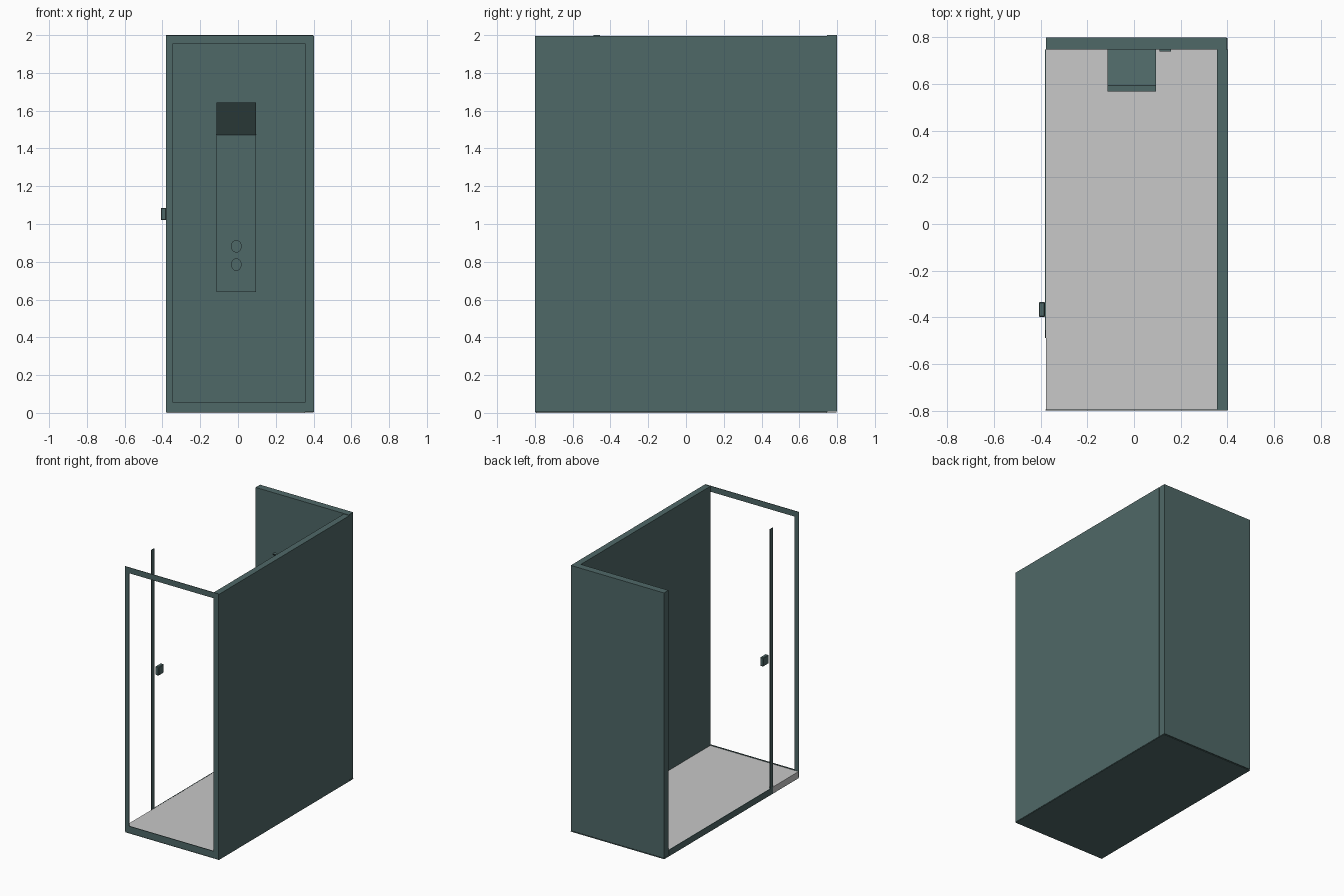
import bpy, bmesh, math

if "Cube" in bpy.data.objects:
    bpy.data.objects.remove(bpy.data.objects["Cube"])


def material(name, rgb):
    m = bpy.data.materials.new(name)
    m.diffuse_color = (*rgb, 1)
    m.use_nodes = True
    m.node_tree.nodes["Principled BSDF"].inputs["Base Color"].default_value = m.diffuse_color
    return m


TEAL = material("dark_teal", (0.078, 0.139, 0.137))
GREY = material("light_grey", (0.58, 0.58, 0.58))


def finish(name, bm, mat):
    bmesh.ops.recalc_face_normals(bm, faces=bm.faces)
    me = bpy.data.meshes.new(name)
    bm.to_mesh(me)
    bm.free()
    me.materials.append(mat)
    ob = bpy.data.objects.new(name, me)
    bpy.context.collection.objects.link(ob)
    return ob


def add_box(bm, x, y, z):
    vs = bmesh.ops.create_cube(bm, size=1)["verts"]
    for v in vs:
        v.co = [r[0] if c < 0 else r[1] for c, r in zip(v.co, (x, y, z))]


def boxes(name, mat, *ranges):
    bm = bmesh.new()
    for r in ranges:
        add_box(bm, *r)
    return finish(name, bm, mat)


def prism(name, mat, outline, axis, a, b):
    """Extrude a closed 2D outline along x (axis 0) or y (axis 1)."""
    bm = bmesh.new()
    place = (lambda p: (a, p[0], p[1])) if axis == 0 else (lambda p: (p[0], a, p[1]))
    f = bm.faces.new([bm.verts.new(place(p)) for p in outline])
    ext = bmesh.ops.extrude_face_region(bm, geom=[f])["geom"]
    for v in ext:
        if isinstance(v, bmesh.types.BMVert):
            v.co[axis] = b
    return finish(name, bm, mat)


# Walls
boxes("back_wall", TEAL, ((-0.377, 0.397), (0.747, 0.80), (0.008, 2.0)))
boxes("right_wall", TEAL, ((0.355, 0.402), (-0.798, 0.748), (0.004, 1.996)))

# Shower tray with dark underside
boxes("shower_tray", GREY, ((-0.378, 0.355), (-0.795, 0.747), (0.003, 0.05)))
boxes("tray_underside", TEAL, ((-0.378, 0.40), (-0.797, 0.798), (0.0, 0.003)))

# Thin open frame at the front
x0, x1, z0, z1 = -0.38, 0.40, 0.006, 1.998
ix0, ix1, iz0, iz1 = -0.344, 0.357, 0.056, 1.955
Y = (-0.80, -0.796)
boxes("front_frame", TEAL,
      ((x0, ix0), Y, (z0, z1)), ((ix1, x1), Y, (z0, z1)),
      ((ix0, ix1), Y, (z0, iz0)), ((ix0, ix1), Y, (iz1, z1)))

# Door post and bottom rail on the open left side
boxes("door_post", TEAL, ((-0.382, -0.377), (-0.489, -0.455), (0.004, 2.0)))
boxes("door_bottom_rail", TEAL, ((-0.382, -0.377), (-0.455, 0.747), (0.004, 0.051)))

# Door handle
handle = boxes("door_handle", TEAL, ((-0.408, -0.381), (-0.399, -0.334), (1.02, 1.086)))
bev = handle.modifiers.new("bevel", "BEVEL")
bev.width = 0.004
bev.segments = 1

# Shower panel: flat plate whose top bends out from the wall
prism("shower_panel", TEAL,
      [(0.748, 0.64), (0.748, 1.482), (0.594, 1.642), (0.567, 1.642), (0.722, 1.47), (0.722, 0.64)],
      0, -0.113, 0.094)

# Tap knobs
for i, z in enumerate((0.785, 0.882)):
    ring = [(-0.009 + 0.028 * math.cos(t * math.tau / 32), z + 0.033 * math.sin(t * math.tau / 32))
            for t in range(32)]
    knob = prism(f"tap_knob_{i + 1}", TEAL, ring, 1, 0.69, 0.723)
    for p in knob.data.polygons:
        p.use_smooth = len(p.vertices) == 4
    for e in knob.data.edges:
        v = [knob.data.vertices[k].co.y for k in e.vertices]
        e.use_edge_sharp = abs(v[0] - v[1]) < 1e-5

# Slim wall plate beside the panel
boxes("wall_plate", TEAL, ((0.109, 0.159), (0.740, 0.748), (0.91, 1.156)))
